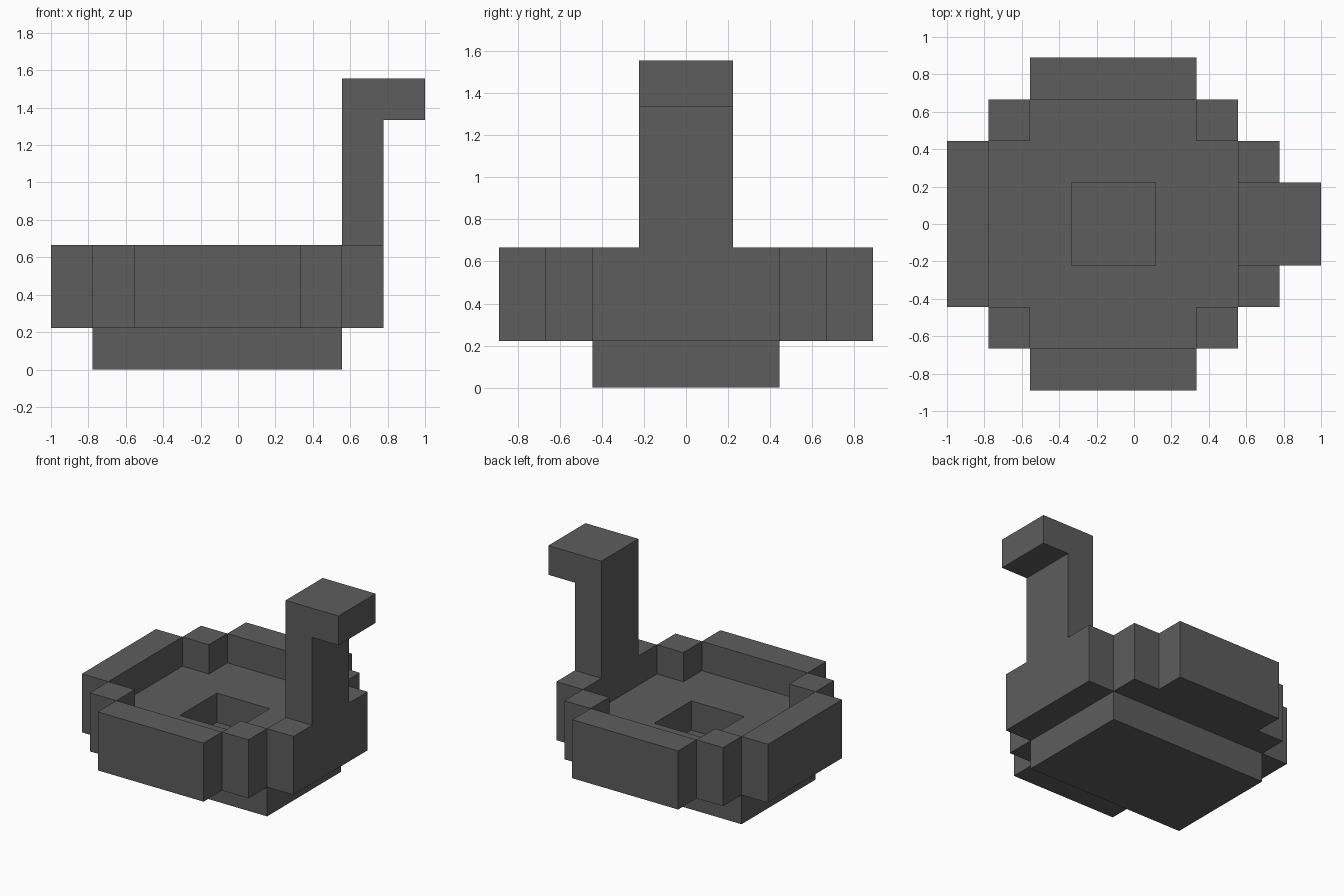
import bpy, bmesh

if "Cube" in bpy.data.objects:
    bpy.data.objects.remove(bpy.data.objects["Cube"], do_unlink=True)

U = 1 / 9  # block unit

GREY = (0.11, 0.11, 0.11, 1)
grey = bpy.data.materials.new("dark grey")
grey.use_nodes = True
grey.diffuse_color = GREY
grey.node_tree.nodes["Principled BSDF"].inputs["Base Color"].default_value = GREY


def finish(name, bm):
    bmesh.ops.recalc_face_normals(bm, faces=bm.faces)
    mesh = bpy.data.meshes.new(name)
    bm.to_mesh(mesh)
    bm.free()
    mesh.materials.append(grey)
    obj = bpy.data.objects.new(name, mesh)
    bpy.context.collection.objects.link(obj)


def box(name, x, y, z):
    """Block spanning the given (low, high) ranges in units."""
    bm = bmesh.new()
    bmesh.ops.create_cube(bm, size=1)
    for v in bm.verts:
        v.co = [(r[0] if c < 0 else r[1]) * U for c, r in zip(v.co, (x, y, z))]
    finish(name, bm)


def extrude_faces(name, bm, offset):
    """Give flat faces thickness along the offset, in units."""
    geo = bmesh.ops.extrude_face_region(bm, geom=bm.faces[:], use_keep_orig=True)["geom"]
    verts = [g for g in geo if isinstance(g, bmesh.types.BMVert)]
    bmesh.ops.translate(bm, verts=verts, vec=[c * U for c in offset])
    bmesh.ops.dissolve_limit(bm, angle_limit=0.01, verts=bm.verts, edges=bm.edges)
    finish(name, bm)


# Base block
box("base", (-7, 5), (-4, 4), (0, 2))

# Floor: slab with notched corners and a square well in the middle
bm = bmesh.new()
for i in range(6):
    for j in range(6):
        corner = i in (0, 5) and j in (0, 5)
        well = i in (2, 3) and j in (2, 3)
        if not corner and not well:
            x, y = -7 + 2 * i, -6 + 2 * j
            bm.faces.new([bm.verts.new((a * U, b * U, 2 * U)) for a, b in
                          ((x, y), (x + 2, y), (x + 2, y + 2), (x, y + 2))])
bmesh.ops.remove_doubles(bm, verts=bm.verts, dist=0.001)
extrude_faces("floor", bm, (0, 0, 2))

# Rim: end walls, then side walls and corner posts mirrored front to back
RIM = (2, 6)
box("rim_right_end", (-9, -7), (-4, 4), RIM)
box("rim_left_end", (5, 7), (-4, 4), RIM)
for side, s in (("front", -1), ("back", 1)):
    wall, post = sorted((6 * s, 8 * s)), sorted((4 * s, 6 * s))
    box("rim_wall_" + side, (-5, 3), wall, RIM)
    box("corner_post_right_" + side, (-7, -5), post, RIM)
    box("corner_post_left_" + side, (3, 5), post, RIM)

# Neck and head: one hooked profile pulled across the width
bm = bmesh.new()
hook = [(5, 6), (7, 6), (7, 12), (9, 12), (9, 14), (5, 14)]
bm.faces.new([bm.verts.new((x * U, -2 * U, z * U)) for x, z in hook])
extrude_faces("neck_and_head", bm, (0, 4, 0))
